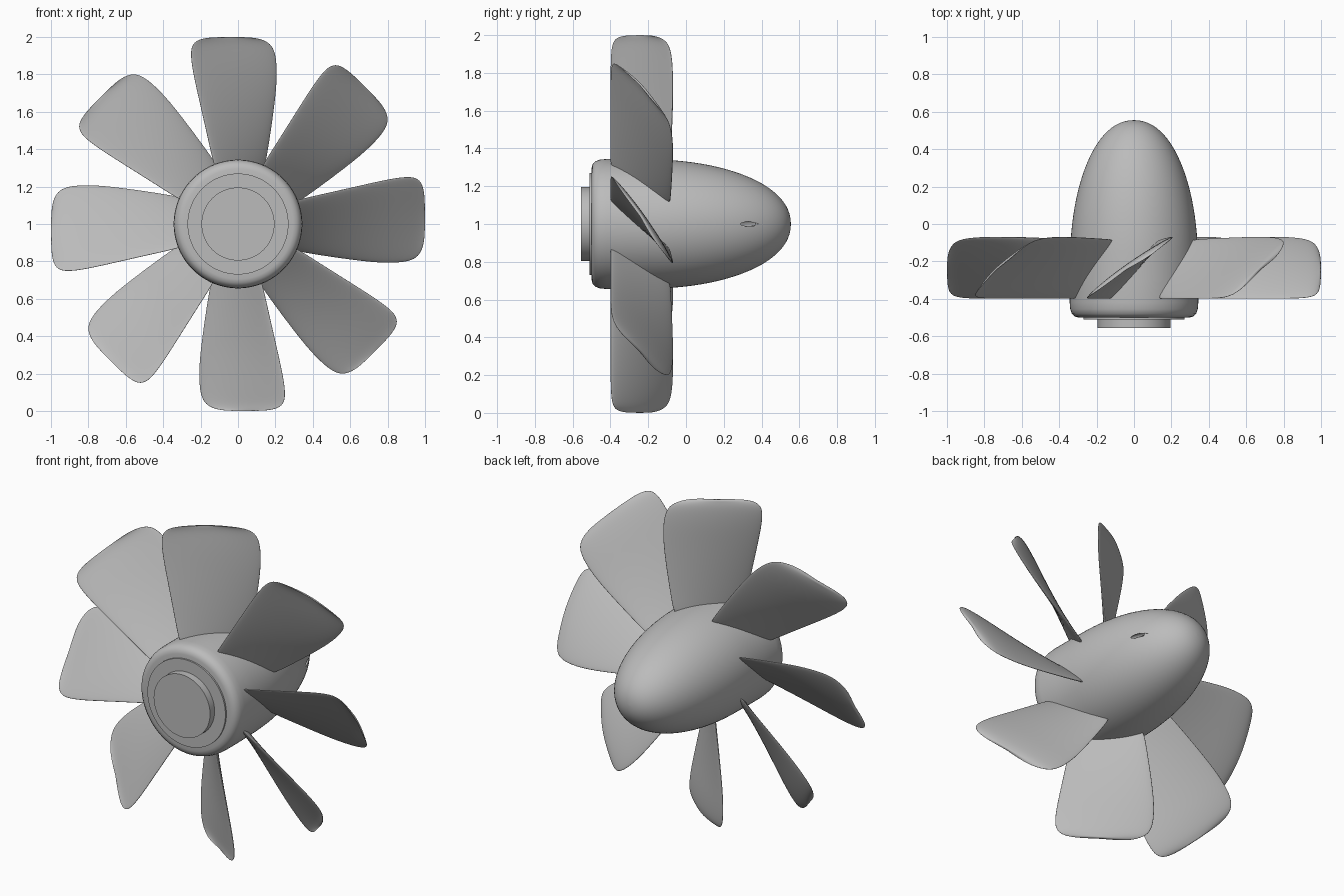
import bpy, bmesh, math
from mathutils import Matrix, Vector

if "Cube" in bpy.data.objects:
    bpy.data.objects.remove(bpy.data.objects["Cube"], do_unlink=True)

CENTRE = Vector((0, 0, 1))

grey = bpy.data.materials.new("plain_grey")
grey.use_nodes = True
grey.diffuse_color = (0.5, 0.5, 0.5, 1)
grey.node_tree.nodes["Principled BSDF"].inputs["Base Color"].default_value = (0.5, 0.5, 0.5, 1)


def finish(name, bm, angle=35):
    bmesh.ops.recalc_face_normals(bm, faces=bm.faces)
    mesh = bpy.data.meshes.new(name)
    bm.to_mesh(mesh)
    bm.free()
    mesh.materials.append(grey)
    obj = bpy.data.objects.new(name, mesh)
    bpy.context.collection.objects.link(obj)
    bpy.ops.object.select_all(action="DESELECT")
    obj.select_set(True)
    bpy.context.view_layer.objects.active = obj
    bpy.ops.object.shade_smooth_by_angle(angle=math.radians(angle))
    return obj


def loft(bm, rings):
    """Skin closed rings of points and cap both ends."""
    rows = [[bm.verts.new(p) for p in ring] for ring in rings]
    n = len(rows[0])
    for a, b in zip(rows, rows[1:]):
        for i in range(n):
            j = (i + 1) % n
            bm.faces.new((a[i], a[j], b[j], b[i]))
    bm.faces.new(rows[0])
    bm.faces.new(rows[-1])


def lathe(name, profile, sides=96):
    """Turn (y, radius) pairs around the shaft axis."""
    bm = bmesh.new()
    turn = [math.tau * i / sides for i in range(sides)]
    loft(bm, [[CENTRE + Vector((r * math.cos(a), y, r * math.sin(a))) for a in turn]
              for y, r in profile])
    return finish(name, bm)


# Hub: rounded front collar running into a tapering nose
collar = [(-0.5, 0.25), (-0.5, 0.295), (-0.495, 0.315), (-0.48, 0.332),
          (-0.455, 0.341), (-0.42, 0.344)]
nose = []
for i in range(25):
    a = math.pi / 2 * i / 24
    nose.append((-0.2 + 0.755 * math.sin(a), max(0.003, 0.342 * math.cos(a) ** 0.93)))
hub = lathe("hub", collar + [(-0.3, 0.344)] + nose)

# Small oval slot in the side of the nose
bm = bmesh.new()
bmesh.ops.create_uvsphere(bm, u_segments=32, v_segments=16, radius=1)
place = Matrix.Translation((0.205, 0.355, 1)) @ Matrix.Rotation(math.radians(31), 4, "Z")
bmesh.ops.transform(bm, matrix=place @ Matrix.Diagonal((0.03, 0.11, 0.027, 1)), verts=bm.verts)
cutter = finish("slot_cutter", bm)
cutter.hide_render = True
cutter.hide_set(True)
cut = hub.modifiers.new("slot", "BOOLEAN")
cut.operation = "DIFFERENCE"
cut.object = cutter

# Front plate and shaft boss
lathe("front_plate", [(-0.48, 0.27), (-0.51, 0.27)])
lathe("shaft_boss", [(-0.49, 0.195), (-0.555, 0.195)])

# Blade sections: radius, front edge x and y, back edge x and y
SECTIONS = [
    (0.24, -0.11, -0.40, 0.13, -0.085),
    (0.36, -0.14, -0.40, 0.155, -0.08),
    (0.54, -0.18, -0.40, 0.183, -0.073),
    (0.72, -0.222, -0.40, 0.207, -0.068),
    (0.84, -0.247, -0.40, 0.21, -0.07),
    (0.92, -0.255, -0.397, 0.20, -0.08),
    (0.965, -0.243, -0.387, 0.175, -0.1),
    (0.99, -0.205, -0.365, 0.125, -0.14),
    (1.0, -0.13, -0.31, 0.06, -0.19),
]


def blade(name, angle):
    spin = Matrix.Translation(CENTRE) @ Matrix.Rotation(angle, 4, "Y")
    rings = []
    for r, fx, fy, bx, by in SECTIONS:
        mid = Vector(((fx + bx) / 2, (fy + by) / 2, r))
        half = Vector(((bx - fx) / 2, (by - fy) / 2, 0))
        normal = Vector((-half.y, half.x, 0)).normalized()
        thick = 0.017 * min(1, (1.02 - r) / 0.15) ** 0.5
        ring = []
        for i in range(16):
            a = math.tau * i / 16
            u = math.cos(a)
            lift = 0.015 * r * (1 - u * u) + thick * math.sin(a)
            ring.append(spin @ (mid + half * u * 1.02 + normal * lift))
        rings.append(ring)
    bm = bmesh.new()
    loft(bm, rings)
    obj = finish(name, bm, 180)
    obj.modifiers.new("smooth", "SUBSURF").levels = 2
    obj.modifiers["smooth"].render_levels = 2


for k in range(8):
    blade(f"blade_{k + 1}", math.tau * k / 8)
